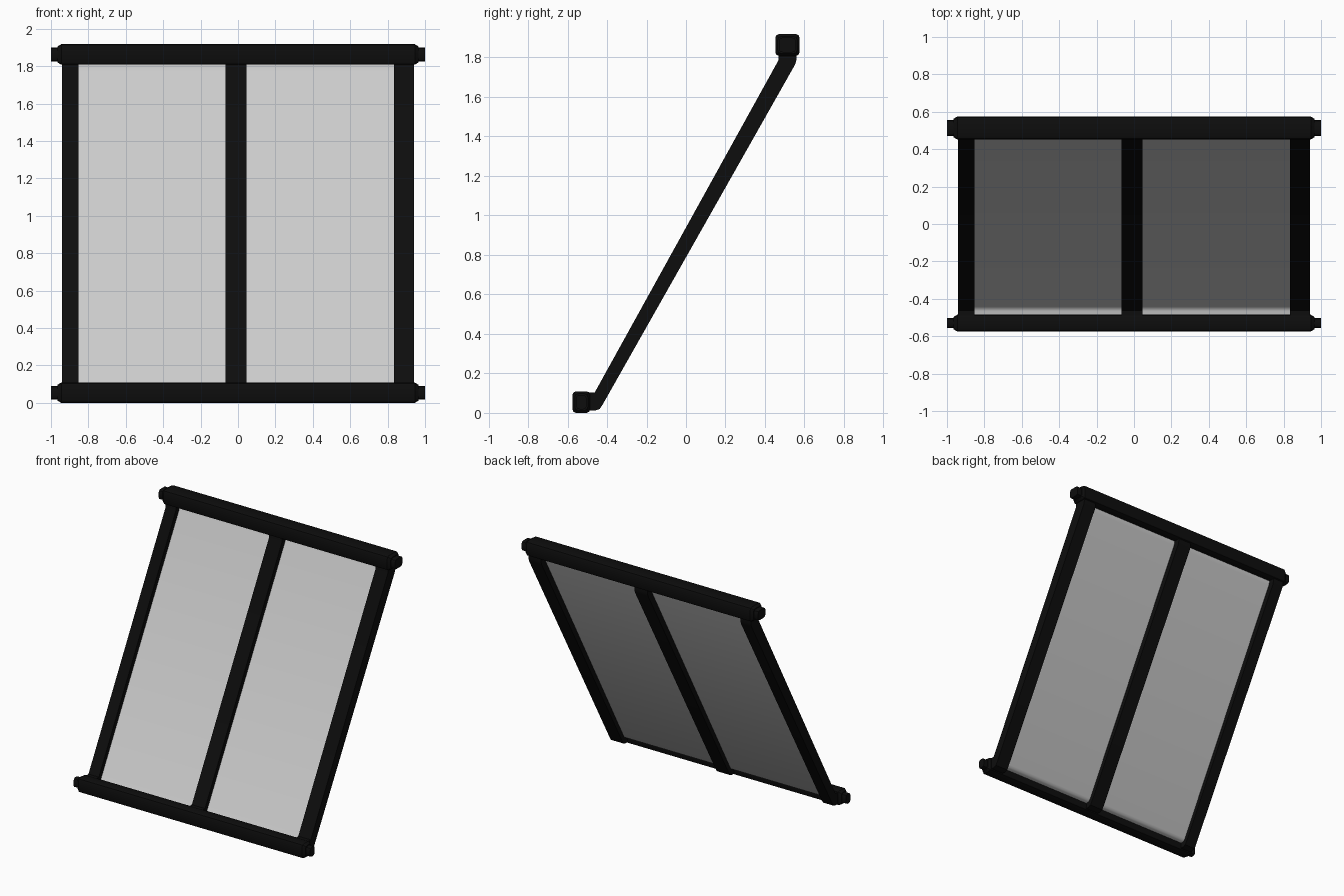
import bpy, bmesh, math

if "Cube" in bpy.data.objects:
    bpy.data.objects.remove(bpy.data.objects["Cube"])

def material(name, rgb):
    m = bpy.data.materials.new(name)
    m.diffuse_color = (*rgb, 1)
    m.use_nodes = True
    m.node_tree.nodes["Principled BSDF"].inputs["Base Color"].default_value = m.diffuse_color
    return m

BLACK = material("black frame", (0.004, 0.004, 0.004))
GREY = material("light grey panel", (0.6, 0.6, 0.6))

def finish(name, bm, mat, smooth=30):
    bmesh.ops.recalc_face_normals(bm, faces=bm.faces[:])
    me = bpy.data.meshes.new(name)
    bm.to_mesh(me)
    bm.free()
    ob = bpy.data.objects.new(name, me)
    bpy.context.collection.objects.link(ob)
    me.materials.append(mat)
    bpy.ops.object.select_all(action='DESELECT')
    bpy.context.view_layer.objects.active = ob
    ob.select_set(True)
    bpy.ops.object.shade_smooth_by_angle(angle=math.radians(smooth))
    return ob

def rail(name, y0, y1, z0, z1, c):
    """Chamfered bar lofted along x, stepping in to a smaller plug at each end."""
    bm = bmesh.new()
    rings = []
    for x, d in ((-1, .018), (-.965, .018), (-.965, .012), (-.945, 0),
                 (.945, 0), (.965, .012), (.965, .018), (1, .018)):
        a, b, e, f = y0 + d, y1 - d, z0 + d, z1 - d
        pts = []
        for cy, cz, start in ((a + c, e + c, 180), (b - c, e + c, 270),
                              (b - c, f - c, 0), (a + c, f - c, 90)):
            for k in range(3):
                t = math.radians(start + 45 * k)
                pts.append((x, cy + c * math.cos(t), cz + c * math.sin(t)))
        rings.append([bm.verts.new(p) for p in pts])
    n = len(rings[0])
    for r, s in zip(rings, rings[1:]):
        for i in range(n):
            bm.faces.new((r[i], r[(i + 1) % n], s[(i + 1) % n], s[i]))
    bm.faces.new(rings[0])
    bm.faces.new(rings[-1])
    return finish(name, bm, BLACK)

# Side profile of the uprights: flat foot, sloped run, vertical head
PROFILE = [(-.52, .012), (-.46, .012), (-.437, .02), (-.42, .046), (.553, 1.765),
           (.56, 1.79), (.56, 1.84), (.468, 1.84), (.468, 1.785), (-.463, .102), (-.52, .102)]

def upright(name, x0, x1):
    bm = bmesh.new()
    f = bm.faces.new([bm.verts.new((x0, y, z)) for y, z in PROFILE])
    ext = bmesh.ops.extrude_face_region(bm, geom=[f])
    for v in ext['geom']:
        if isinstance(v, bmesh.types.BMVert):
            v.co.x = x1
    return finish(name, bm, BLACK)

# Thin bent sheet set in the middle of the frame
SHEET = [(-.52, .055), (-.465, .055), (-.45, .062), (-.44, .075), (.505, 1.775), (.513, 1.80), (.513, 1.84)]

def panel(name, x0, x1):
    bm = bmesh.new()
    cols = [[bm.verts.new((x, y, z)) for y, z in SHEET] for x in (x0, x1)]
    for i in range(len(SHEET) - 1):
        bm.faces.new((cols[0][i], cols[1][i], cols[1][i + 1], cols[0][i + 1]))
    return finish(name, bm, GREY, 60)

rail("top_rail", .452, .575, 1.808, 1.918, .018)
rail("bottom_rail", -.575, -.485, 0, .109, .018)

for name, x0, x1 in (("left_upright", -.94, -.852), ("centre_upright", -.066, .045),
                     ("right_upright", .834, .94)):
    upright(name, x0, x1)

panel("left_panel", -.86, -.06)
panel("right_panel", .04, .84)
